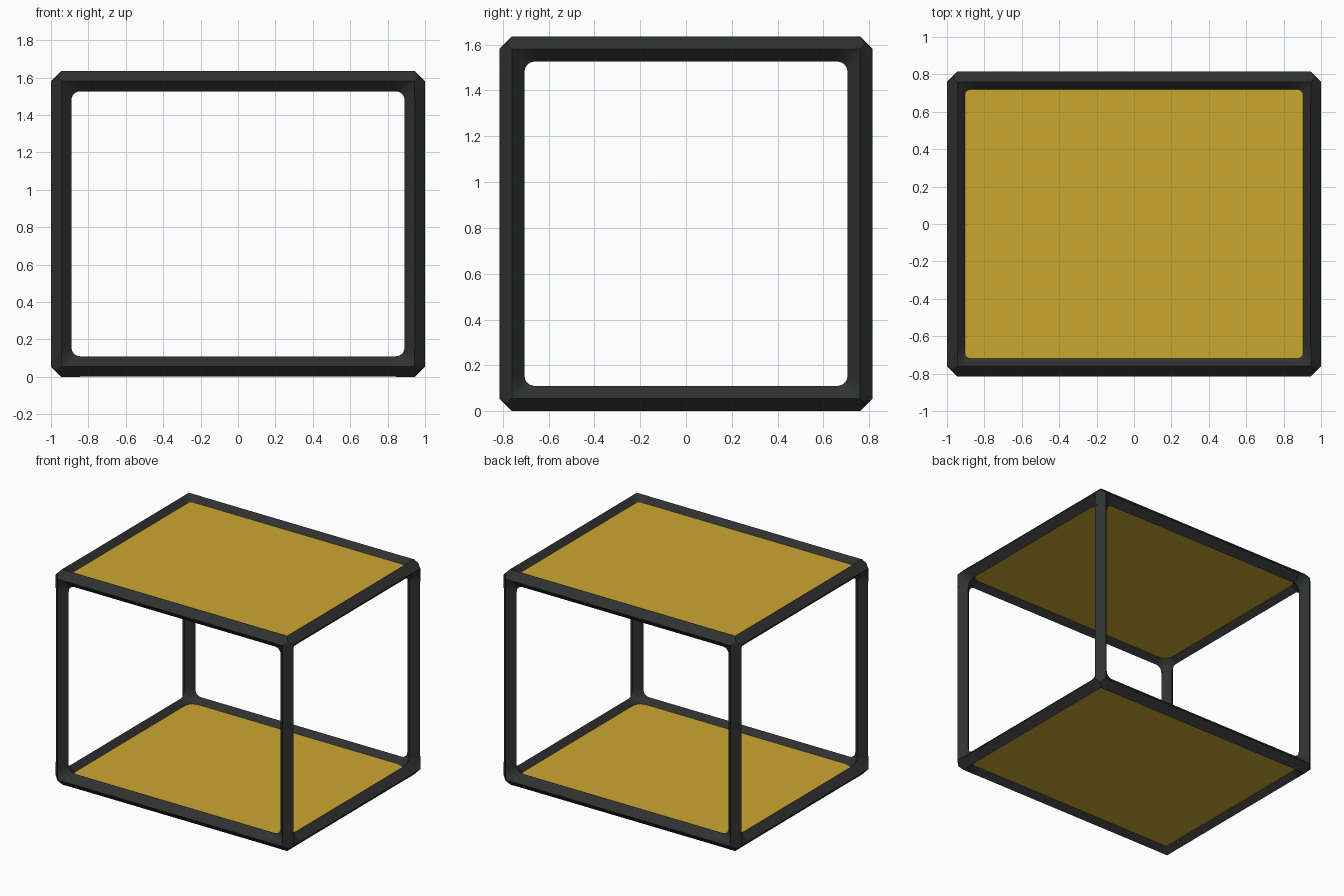
import bpy, bmesh
from math import sin, cos, pi
from mathutils import Vector
from itertools import product

R = 0.055            # half diagonal of the diamond tube
ARM = 0.10           # corner fitting reach along each tube
CENTRE = Vector((0.945, 0.76, 0.763))   # tube axes, measured from the middle
MID = Vector((0, 0, 0.818))

cube = bpy.data.objects.get("Cube")
if cube:
    bpy.data.objects.remove(cube, do_unlink=True)


def material(name, colour):
    m = bpy.data.materials.new(name)
    m.use_nodes = True
    m.diffuse_color = colour
    bsdf = m.node_tree.nodes["Principled BSDF"]
    bsdf.inputs["Base Color"].default_value = colour
    bsdf.inputs["Roughness"].default_value = 0.7
    return m


black = material("charcoal", (0.029, 0.030, 0.030, 1))
yellow = material("mustard", (0.60, 0.39, 0.028, 1))


def finish(bm, name, mat):
    bmesh.ops.remove_doubles(bm, verts=bm.verts, dist=1e-5)
    bmesh.ops.recalc_face_normals(bm, faces=bm.faces)
    me = bpy.data.meshes.new(name)
    bm.to_mesh(me)
    bm.free()
    me.materials.append(mat)
    ob = bpy.data.objects.new(name, me)
    bpy.context.collection.objects.link(ob)
    return ob


def axis_vec(**kw):
    return Vector((kw.get("x", 0), kw.get("y", 0), kw.get("z", 0)))


def unit(i, s=1.0):
    v = Vector((0, 0, 0))
    v[i] = s
    return v


# Straight diamond tubes, four along each axis
def tube(name, axis, s1, s2):
    b, c = (axis + 1) % 3, (axis + 2) % 3
    mid = MID + unit(b, s1 * CENTRE[b]) + unit(c, s2 * CENTRE[c])
    half = unit(axis, CENTRE[axis] - ARM)
    r = R - 0.0007
    ring = [unit(b, r), unit(c, r), unit(b, -r), unit(c, -r)]
    bm = bmesh.new()
    ends = [[bm.verts.new(mid + h + p) for p in ring] for h in (-half, half)]
    for i in range(4):
        j = (i + 1) % 4
        bm.faces.new((ends[0][i], ends[0][j], ends[1][j], ends[1][i]))
    for e in ends:
        bm.faces.new(e)
    finish(bm, name, black)


for axis, label in enumerate(("width_rail", "depth_rail", "post")):
    for n, (s1, s2) in enumerate(product((-1, 1), repeat=2)):
        tube(f"{label}_{n + 1}", axis, s1, s2)


# Three-way corner fitting with filleted inner bends
def corner(name, signs):
    bm = bmesh.new()
    origin = MID + Vector([s * c for s, c in zip(signs, CENTRE)])

    def face(*pts):
        vs = [bm.verts.new(origin + Vector([s * q for s, q in zip(signs, p)]))
              for p in pts]
        bm.faces.new(vs)

    def sock(a, b, s):          # socket point on arm a, offset along b
        return unit(a, -ARM) + unit(b, s * R)

    f = ARM - R
    inner = Vector((1, 1, 1)) * -0.039
    for a in range(3):
        b, c = (a + 1) % 3, (a + 2) % 3
        # outer flank and socket end of arm a
        face(sock(a, b, 1), sock(a, c, 1), unit(c, R), unit(b, R))
        face(sock(a, b, 1), sock(a, c, 1), sock(a, b, -1), sock(a, c, -1))
        # fillet between arms a and b
        arc = [unit(a, -ARM + f * sin(t * pi / 12)) +
               unit(b, -ARM + f * cos(t * pi / 12)) for t in range(7)]
        hub = unit(c, R)
        face(sock(a, c, 1), arc[0], hub)
        face(sock(b, c, 1), hub, arc[-1])
        for p, q in zip(arc, arc[1:]):
            face(p, q, hub)
            face(p, q, inner)
        # inner flank of arm a
        face(sock(a, b, -1), sock(a, c, -1), inner)
        # outer tip
        face(unit(a, R), unit(b, R), Vector((1, 1, 1)) * 0.023)
    ob = finish(bm, name, black)
    bpy.ops.object.select_all(action="DESELECT")
    bpy.context.view_layer.objects.active = ob
    ob.select_set(True)
    bpy.ops.object.shade_smooth_by_angle(angle=pi / 6)


for sx, sy, sz in product((-1, 1), repeat=3):
    name = "_".join(("corner", "top" if sz > 0 else "bottom",
                     "back" if sy > 0 else "front",
                     "left" if sx > 0 else "right"))
    corner(name, (sx, sy, sz))


# Flat panels set into the top and bottom frames
for name, s in (("top_panel", 1), ("bottom_panel", -1)):
    bm = bmesh.new()
    bmesh.ops.create_cube(bm, size=1)
    size = Vector((2 * CENTRE.x - 0.07, 2 * CENTRE.y - 0.07, 0.028))
    bmesh.ops.scale(bm, vec=size, verts=bm.verts)
    bmesh.ops.translate(bm, vec=MID + unit(2, s * CENTRE.z), verts=bm.verts)
    finish(bm, name, yellow)
